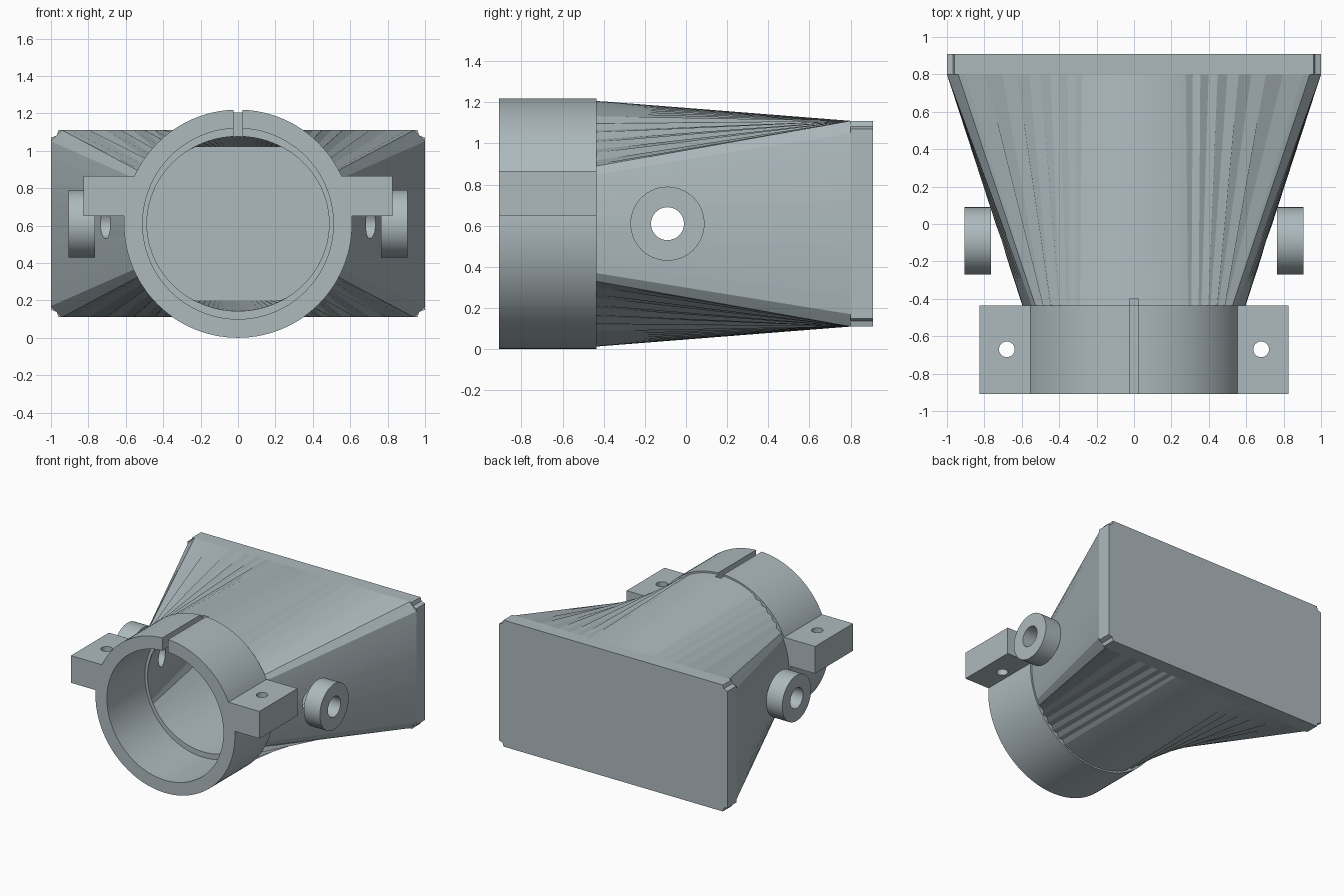
import bpy, bmesh
from math import sin, cos, pi, atan2, radians, degrees
from mathutils import Matrix

if "Cube" in bpy.data.objects:
    bpy.data.objects.remove(bpy.data.objects["Cube"])

ZC = 0.61  # height of the shared axis
grey = bpy.data.materials.new("blue_grey")
grey.diffuse_color = (0.42, 0.49, 0.515, 1)
grey.use_nodes = True
grey.node_tree.nodes["Principled BSDF"].inputs["Base Color"].default_value = grey.diffuse_color


def finish(name, bm, smooth=None):
    bmesh.ops.recalc_face_normals(bm, faces=bm.faces)
    me = bpy.data.meshes.new(name)
    bm.to_mesh(me)
    bm.free()
    me.materials.append(grey)
    ob = bpy.data.objects.new(name, me)
    bpy.context.collection.objects.link(ob)
    if smooth:
        activate(ob)
        bpy.ops.object.shade_smooth_by_angle(angle=radians(smooth))
    return ob


def activate(ob):
    bpy.ops.object.select_all(action='DESELECT')
    ob.select_set(True)
    bpy.context.view_layer.objects.active = ob


def shell(name, loops, smooth=None):
    """Closed tube wall: joins each loop to the next and the last to the first."""
    bm = bmesh.new()
    rings = [[bm.verts.new(p) for p in loop] for loop in loops]
    n = len(rings[0])
    for a, b in zip(rings, rings[1:] + rings[:1]):
        for i in range(n):
            j = (i + 1) % n
            bm.faces.new((a[i], a[j], b[j], b[i]))
    return finish(name, bm, smooth)


def box(name, lo, hi):
    bm = bmesh.new()
    bmesh.ops.create_cube(bm, size=1)
    for v in bm.verts:
        v.co = [(a + b) / 2 + c * (b - a) for a, b, c in zip(lo, hi, v.co)]
    return finish(name, bm)


def rod(name, loc, r, depth, axis, sides=48):
    bm = bmesh.new()
    rot = Matrix.Rotation(pi / 2, 4, 'Y') if axis == 'X' else Matrix()
    bmesh.ops.create_cone(bm, cap_ends=True, segments=sides, radius1=r, radius2=r,
                          depth=depth, matrix=Matrix.Translation(loc) @ rot)
    return finish(name, bm)


def cut(ob, cutter):
    activate(ob)
    m = ob.modifiers.new("cut", 'BOOLEAN')
    m.operation, m.solver, m.object = 'DIFFERENCE', 'EXACT', cutter
    bpy.ops.object.modifier_apply(modifier=m.name)


def oval(angles, rx, rz, y):
    return [(rx * cos(a), y, ZC + rz * sin(a)) for a in angles]


def rect(angles, hx, hz, y, corner):
    pts = []
    for a in angles:
        c, s = abs(cos(a)), abs(sin(a))
        r = min(hx / max(c, 1e-6), hz / max(s, 1e-6), (hx + hz - corner) / (c + s))
        pts.append((r * cos(a), y, ZC + r * sin(a)))
    return pts


# clamp collar
even = [2 * pi * i / 112 for i in range(112)]
collar = shell("collar", [oval(even, 0.61, 0.61, -0.91), oval(even, 0.61, 0.61, -0.435),
                          oval(even, 0.51, 0.51, -0.435), oval(even, 0.51, 0.51, -0.91)], 30)

# round-to-rectangular duct, with narrow pleats near the diagonals
ends = [atan2(0.5, 0.94), atan2(0.44, 1.0)]
angles = sorted(even + [b for a in ends for b in (a, pi - a, pi + a, 2 * pi - a)])
front = []
for a in angles:
    fold = degrees(atan2(abs(sin(a)), abs(cos(a))))
    step = round(fold / (360 / 112))
    pleat = 30 < fold < 60 and step % 2 == 0
    r = 0.578 if pleat else 0.597
    front.append((r * cos(a), -0.435, ZC + r * sin(a)))
duct = shell("duct", [front, rect(angles, 1.0, 0.5, 0.8, 0.06),
                      rect(angles, 0.9, 0.41, 0.8, 0.05), oval(angles, 0.487, 0.467, -0.435)])

# closed rear plate with notched corners
quarter = [(1.0, 0.46), (0.968, 0.472), (0.96, 0.5)]
outline = (quarter + [(-x, z) for x, z in quarter[::-1]]
           + [(-x, -z) for x, z in quarter] + [(x, -z) for x, z in quarter[::-1]])
bm = bmesh.new()
near, far = [[bm.verts.new((x, y, ZC + z)) for x, z in outline] for y in (0.8, 0.91)]
bm.faces.new(near)
bm.faces.new(far)
for i in range(len(outline)):
    j = (i + 1) % len(outline)
    bm.faces.new((near[i], near[j], far[j], far[i]))
finish("rear_plate", bm)

# slit along the top and cross hole through the duct walls
slit = box("slit_cutter", (-0.025, -1.0, 0.95), (0.025, -0.4, 1.4))
cross = rod("cross_cutter", (0, -0.09, ZC), 0.08, 1.9, 'X')
cut(collar, slit)
cut(duct, slit)
cut(duct, cross)
cutters = [slit, cross]

for side, label in ((1, "right"), (-1, "left")):
    # drilled clamp ear
    xs = sorted((0.53 * side, 0.825 * side))
    ear = box(label + "_ear", (xs[0], -0.91, 0.65), (xs[1], -0.435, 0.865))
    drill = rod(label + "_drill", (0.68 * side, -0.67, 0.75), 0.042, 0.5, 'Z', 32)
    cut(ear, drill)
    cutters.append(drill)
    # pivot boss
    shell(label + "_boss",
          [[(side * x, -0.09 + r * cos(a), ZC + r * sin(a)) for a in even[::2]]
           for x, r in ((0.765, 0.18), (0.905, 0.18), (0.905, 0.08), (0.765, 0.08))], 30)

for c in cutters:
    bpy.data.objects.remove(c)
